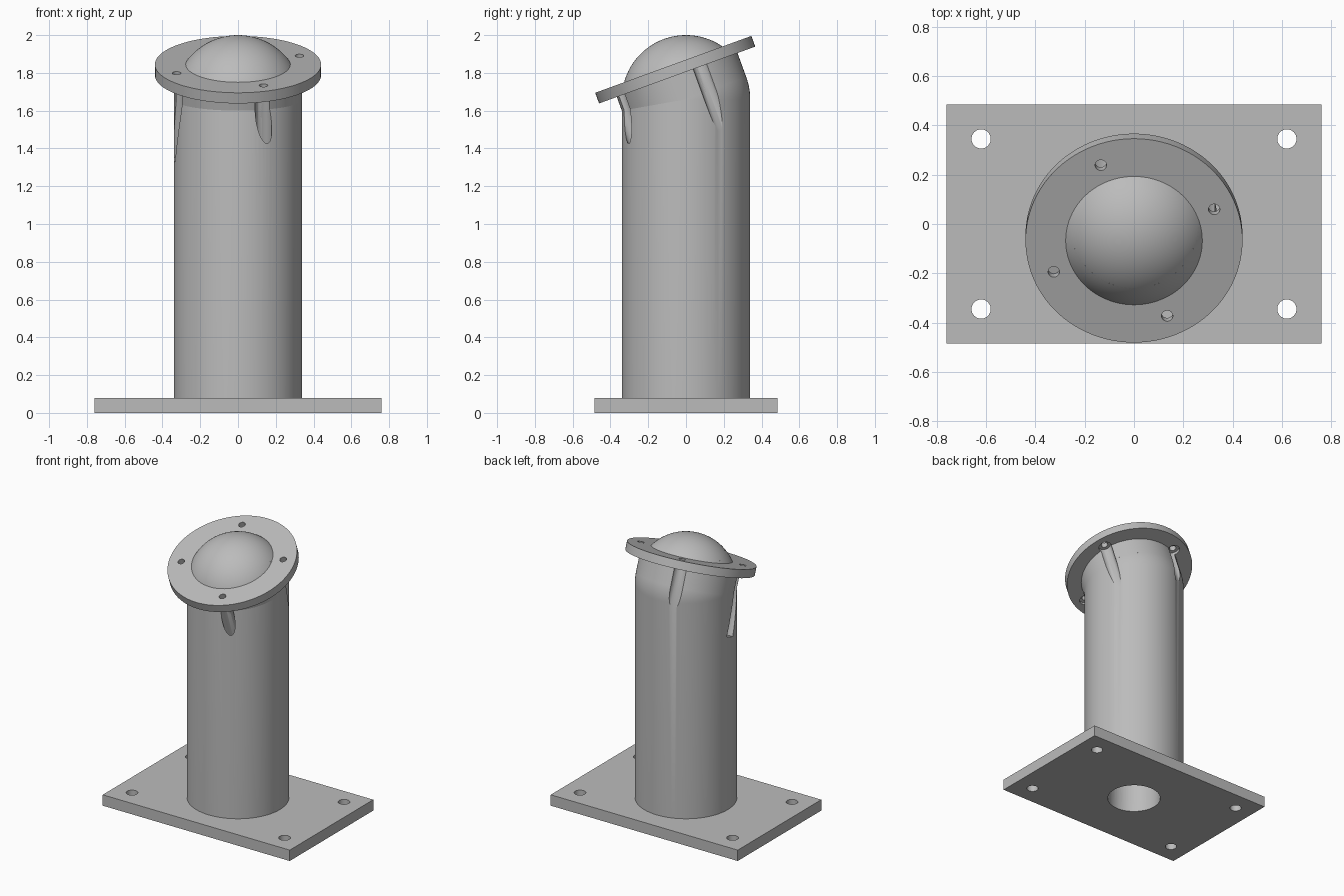
import bpy
import bmesh
from math import sin, cos, pi, radians
from mathutils import Matrix

if "Cube" in bpy.data.objects:
    bpy.data.objects.remove(bpy.data.objects["Cube"], do_unlink=True)

R = 0.34                 # column and dome radius
PIVOT = 1.66             # height of the dome centre
SEG = 96
TILT = Matrix.Translation((0, 0, PIVOT)) @ Matrix.Rotation(radians(20), 4, 'X')

steel = bpy.data.materials.new("grey_steel")
GREY = (0.5, 0.5, 0.5, 1)
steel.use_nodes = True
steel.diffuse_color = GREY
steel.node_tree.nodes["Principled BSDF"].inputs["Base Color"].default_value = GREY


def add_object(name, bm, matrix=Matrix()):
    bmesh.ops.transform(bm, matrix=matrix, verts=bm.verts)
    bmesh.ops.recalc_face_normals(bm, faces=bm.faces)
    mesh = bpy.data.meshes.new(name)
    bm.to_mesh(mesh)
    bm.free()
    mesh.materials.append(steel)
    obj = bpy.data.objects.new(name, mesh)
    bpy.context.collection.objects.link(obj)
    return obj


def lathe(name, profile, matrix=Matrix(), seg=SEG):
    """Turn a (radius, height) profile that starts and ends on the axis."""
    bm = bmesh.new()
    verts = [bm.verts.new((r, 0, z)) for r, z in profile]
    edges = [bm.edges.new(pair) for pair in zip(verts, verts[1:])]
    bmesh.ops.spin(bm, geom=verts + edges, axis=(0, 0, 1), cent=(0, 0, 0),
                   angle=2 * pi, steps=seg, use_duplicate=False)
    bmesh.ops.remove_doubles(bm, verts=bm.verts, dist=1e-5)
    return add_object(name, bm, matrix)


def rod(name, radius, low, high, x=0, y=0, frame=Matrix(), seg=32):
    profile = [(0, low), (radius, low), (radius, high), (0, high)]
    return lathe(name, profile, frame @ Matrix.Translation((x, y, 0)), seg)


def arc(start, end, steps):
    angles = [radians(start + (end - start) * i / steps) for i in range(steps + 1)]
    return [(R * cos(a), R * sin(a)) for a in angles]


def activate(obj):
    bpy.ops.object.select_all(action='DESELECT')
    obj.select_set(True)
    bpy.context.view_layer.objects.active = obj


def cut(obj, cutters):
    activate(obj)
    for cutter in cutters:
        mod = obj.modifiers.new("cut", 'BOOLEAN')
        mod.operation = 'DIFFERENCE'
        mod.solver = 'EXACT'
        mod.object = cutter
        bpy.ops.object.modifier_apply(modifier=mod.name)


# Base plate
bm = bmesh.new()
bmesh.ops.create_cube(bm, size=1)
plate = add_object("base_plate", bm,
                   Matrix.Translation((0, 0, 0.04)) @ Matrix.Diagonal((1.52, 0.97, 0.08, 1)))

# Upright column with a rounded shoulder that closes the bend at the back
shoulder = [(r, PIVOT + z) for r, z in arc(0, 40, 14)]
column = lathe("column", [(0, 0.06), (R, 0.06)] + shoulder + [(0, shoulder[-1][1])])

# Tilted neck with the dome on top
dome = arc(32, 90, 20)
dome[-1] = (0, R)
neck = lathe("neck_and_dome", [(0, 0), (R, 0), (R, 0.15)] + dome, TILT)

# Tilted round flange
flange = rod("flange", 0.44, 0.137, 0.197, frame=TILT, seg=SEG)

# Cutters: anchor holes, central bore, screw holes and screw clearance grooves
anchors = [rod("anchor_cutter", 0.039, -0.1, 0.2, x, y)
           for x in (-0.62, 0.62) for y in (-0.345, 0.345)]
bore = rod("bore_cutter", 0.18, -0.1, 1.4, seg=64)
screws, grooves = [], []
for i in range(4):
    a = radians(22.5 + 90 * i)
    x, y = 0.352 * cos(a), 0.352 * sin(a)
    screws.append(rod("screw_cutter", 0.023, 0.1, 0.3, x, y, TILT))
    grooves.append(rod("groove_cutter", 0.044, -0.293, 0.157, x, y, TILT))

cut(plate, anchors + [bore])
cut(column, grooves + [bore])
cut(neck, grooves)
cut(flange, screws + grooves)

for helper in anchors + [bore] + screws + grooves:
    bpy.data.objects.remove(helper, do_unlink=True)

# Smooth the round surfaces and keep the edges crisp
for obj in (plate, column, neck, flange):
    activate(obj)
    bpy.ops.object.shade_smooth_by_angle(angle=radians(30))
